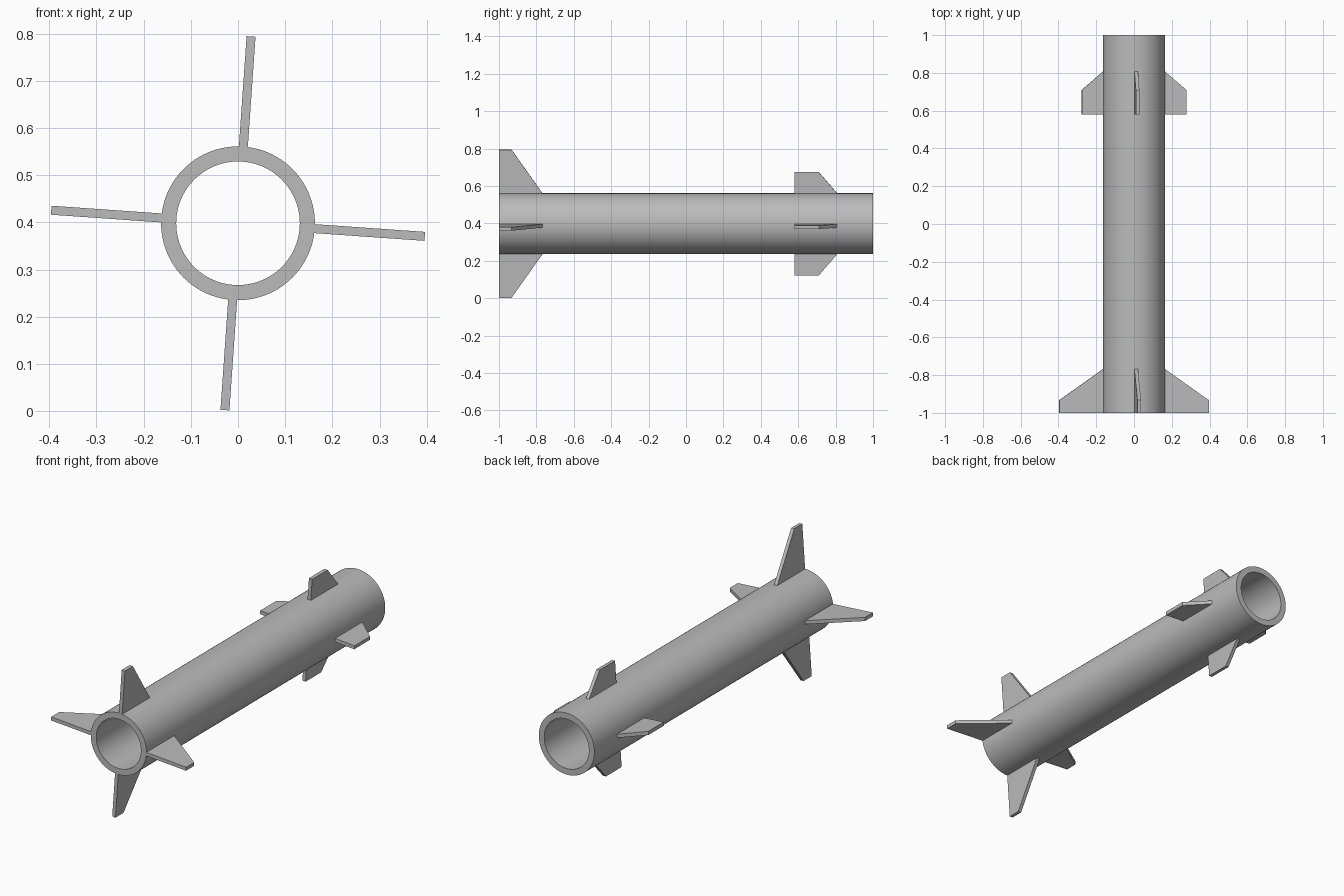
import bpy, bmesh, math
from mathutils import Vector

if "Cube" in bpy.data.objects:
    bpy.data.objects.remove(bpy.data.objects["Cube"], do_unlink=True)

AXIS_Z = 0.398
OUTER, INNER = 0.163, 0.131
SEGMENTS = 96
TWIST = math.radians(-4)
FIN_THICKNESS = 0.019

grey = bpy.data.materials.new("plain grey")
grey.use_nodes = True
colour = (0.5, 0.5, 0.5, 1)
grey.diffuse_color = colour
grey.node_tree.nodes["Principled BSDF"].inputs["Base Color"].default_value = colour


def finish(bm, name):
    bmesh.ops.recalc_face_normals(bm, faces=bm.faces)
    mesh = bpy.data.meshes.new(name)
    bm.to_mesh(mesh)
    bm.free()
    mesh.materials.append(grey)
    obj = bpy.data.objects.new(name, mesh)
    bpy.context.collection.objects.link(obj)
    return obj


def radial(angle, radius, y):
    return Vector((radius * math.cos(angle), y, AXIS_Z + radius * math.sin(angle)))


# Open tube: the wall cross-section swept around the long axis
def build_tube():
    bm = bmesh.new()
    section = [(OUTER, -1), (OUTER, 1), (INNER, 1), (INNER, -1)]
    rings = [[bm.verts.new(radial(math.tau * i / SEGMENTS, r, y)) for r, y in section]
             for i in range(SEGMENTS)]
    for i, ring in enumerate(rings):
        following = rings[(i + 1) % SEGMENTS]
        for j in range(len(section)):
            k = (j + 1) % len(section)
            bm.faces.new((ring[j], ring[k], following[k], following[j]))
    tube = finish(bm, "body_tube")
    bpy.ops.object.select_all(action="DESELECT")
    tube.select_set(True)
    bpy.context.view_layer.objects.active = tube
    bpy.ops.object.shade_smooth_by_angle(angle=math.radians(30))


# Flat swept fin: a (radius, y) profile extruded to its thickness
def build_fin(name, angle, profile):
    bm = bmesh.new()
    normal = Vector((-math.sin(angle), 0, math.cos(angle)))
    base = [bm.verts.new(radial(angle, r, y) - normal * FIN_THICKNESS / 2)
            for r, y in profile]
    face = bm.faces.new(base)
    extruded = bmesh.ops.extrude_face_region(bm, geom=[face])["geom"]
    moved = [g for g in extruded if isinstance(g, bmesh.types.BMVert)]
    bmesh.ops.translate(bm, verts=moved, vec=normal * FIN_THICKNESS)
    finish(bm, name)


build_tube()

# Two sets of four fins, spaced evenly around the tube
ROOT = OUTER - 0.002
tail_profile = [(ROOT, -1), (0.397, -1), (0.397, -0.933), (ROOT, -0.766)]
nose_profile = [(ROOT, 0.58), (0.277, 0.58), (0.277, 0.71), (ROOT, 0.81)]
for i, side in enumerate(("left", "top", "right", "bottom")):
    angle = TWIST + i * math.pi / 2
    build_fin("tail_fin_" + side, angle, tail_profile)
    build_fin("nose_fin_" + side, angle, nose_profile)
